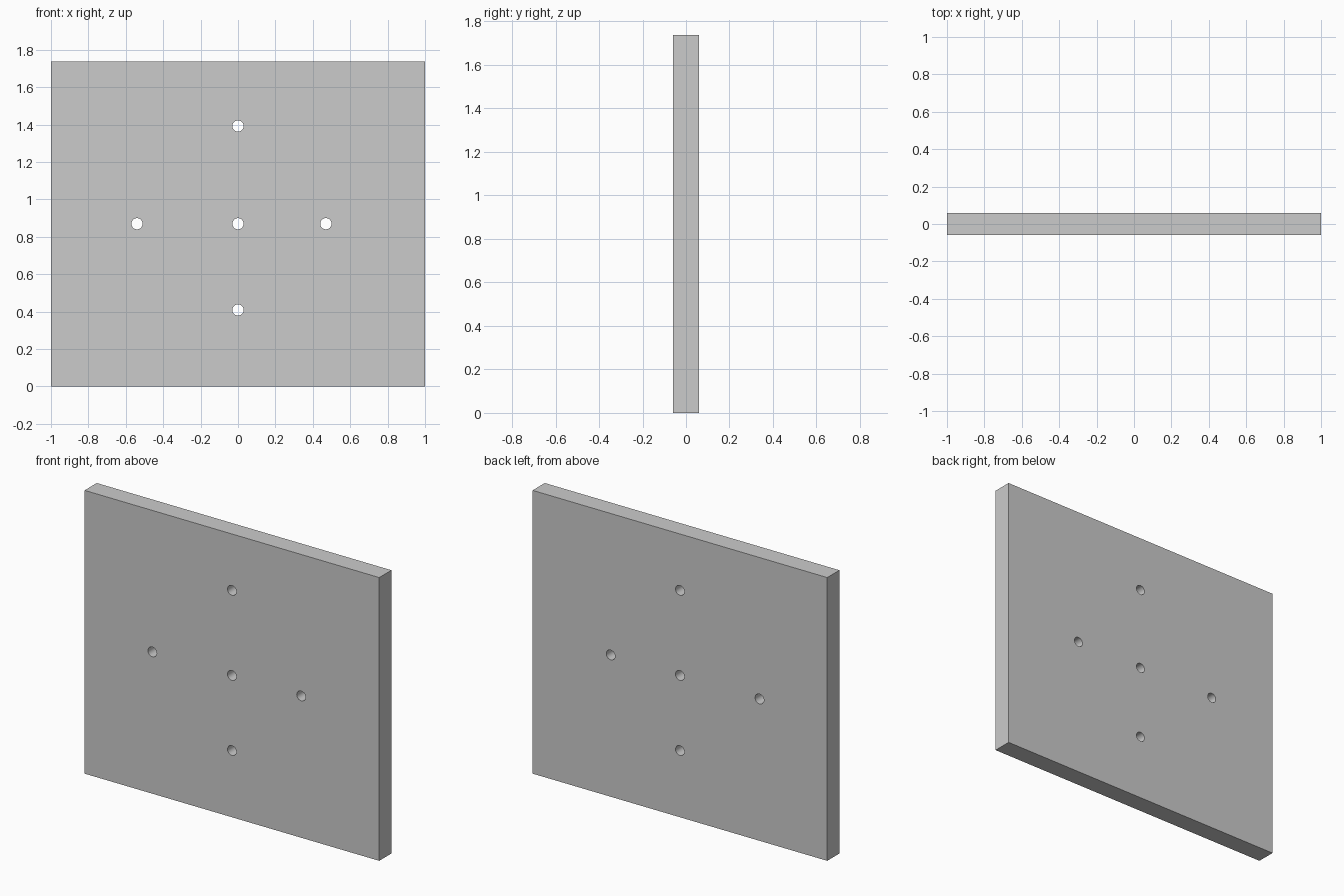
import bpy
from math import radians

if "Cube" in bpy.data.objects:
    bpy.data.objects.remove(bpy.data.objects["Cube"])

W, T, H = 2.0, 0.118, 1.738
HOLE_R = 0.03
HOLES = [(0, 0.87), (-0.54, 0.87), (0.47, 0.87), (0, 1.392), (0, 0.409)]

# Flat rectangular plate
bpy.ops.mesh.primitive_cube_add(size=1, location=(0, 0, H / 2))
plate = bpy.context.object
plate.name = "plate"
plate.scale = (W, T, H)
bpy.ops.object.transform_apply(location=True, rotation=True, scale=True)


def drill(x, z):
    """Cut a round hole through the plate from front to back."""
    bpy.ops.mesh.primitive_cylinder_add(vertices=32, radius=HOLE_R, depth=T * 3,
                                        location=(x, 0, z), rotation=(radians(90), 0, 0))
    cutter = bpy.context.object
    cutter.name = "hole_cutter"
    cutter.hide_render = True
    mod = plate.modifiers.new("hole", 'BOOLEAN')
    mod.operation = 'DIFFERENCE'
    mod.solver = 'EXACT'
    mod.object = cutter
    bpy.context.view_layer.objects.active = plate
    bpy.ops.object.modifier_apply(modifier=mod.name)
    bpy.data.objects.remove(cutter, do_unlink=True)


# Five through holes in a cross pattern
for x, z in HOLES:
    drill(x, z)

# Smooth hole walls, sharp plate edges
bpy.ops.object.select_all(action='DESELECT')
plate.select_set(True)
bpy.context.view_layer.objects.active = plate
bpy.ops.object.shade_smooth_by_angle(angle=radians(30))
